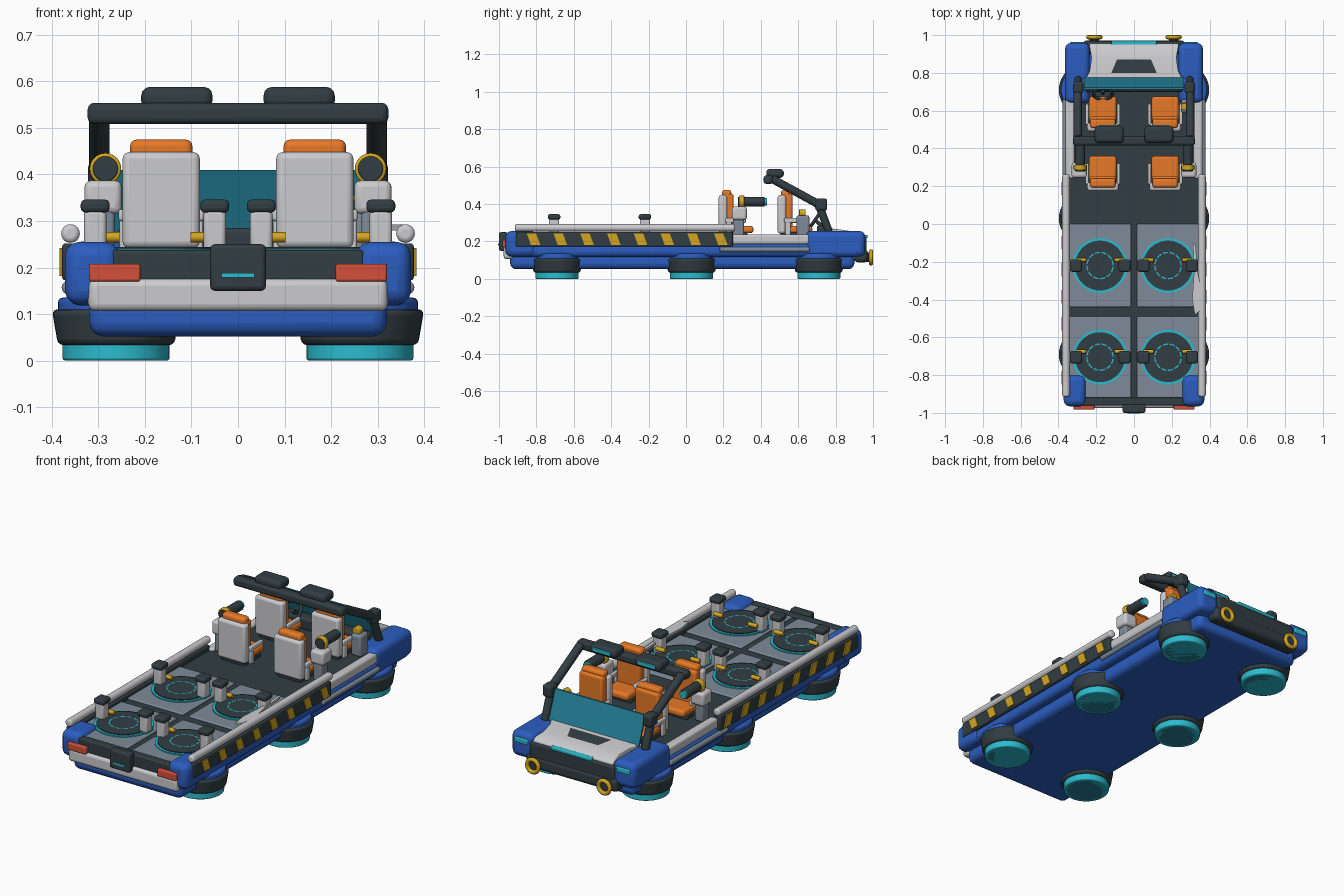
import bpy, bmesh, math
from mathutils import Vector

if "Cube" in bpy.data.objects:
    bpy.data.objects.remove(bpy.data.objects["Cube"])


def material(name, rgb):
    m = bpy.data.materials.new(name)
    m.diffuse_color = (*rgb, 1)
    m.use_nodes = True
    m.node_tree.nodes["Principled BSDF"].inputs["Base Color"].default_value = m.diffuse_color
    return m


WHITE = material("off white", (0.60, 0.60, 0.62))
BLUE = material("body blue", (0.025, 0.11, 0.53))
DARK = material("charcoal", (0.032, 0.047, 0.055))
GREY = material("slate grey", (0.21, 0.26, 0.32))
CYAN = material("bright cyan", (0.025, 0.50, 0.62))
TEAL = material("teal glass", (0.018, 0.22, 0.32))
ORANGE = material("seat orange", (0.80, 0.19, 0.02))
YELLOW = material("warning yellow", (0.66, 0.38, 0.015))
RED = material("lamp red", (0.65, 0.08, 0.04))


def finish(name, bm, mat, bevel=0.0, seg=3):
    bmesh.ops.recalc_face_normals(bm, faces=bm.faces)
    me = bpy.data.meshes.new(name)
    bm.to_mesh(me)
    bm.free()
    ob = bpy.data.objects.new(name, me)
    bpy.context.collection.objects.link(ob)
    me.materials.append(mat)
    bpy.ops.object.select_all(action='DESELECT')
    bpy.context.view_layer.objects.active = ob
    ob.select_set(True)
    if bevel:
        mod = ob.modifiers.new("round", 'BEVEL')
        mod.width, mod.segments, mod.limit_method = bevel, seg, 'ANGLE'
    bpy.ops.object.shade_smooth_by_angle(angle=math.radians(40))
    return ob


def box(name, mat, x, y, z, bevel=0.0, seg=3):
    """Rounded box from (min, max) ranges."""
    bm = bmesh.new()
    bmesh.ops.create_cube(bm, size=1)
    for v in bm.verts:
        v.co = Vector([(r[0] + r[1]) / 2 + c * (r[1] - r[0]) for r, c in zip((x, y, z), v.co)])
    return finish(name, bm, mat, bevel, seg)


def prism(name, mat, outline, axis, lo, hi, bevel=0.0):
    """Extrude a 2D outline along an axis."""
    bm = bmesh.new()

    def at(p, h):
        c = list(p)
        c.insert(axis, h)
        return bm.verts.new(c)
    f = bm.faces.new([at(p, lo) for p in outline])
    ext = bmesh.ops.extrude_face_region(bm, geom=[f])
    for g in ext['geom']:
        if isinstance(g, bmesh.types.BMVert):
            g.co[axis] = hi
    return finish(name, bm, mat, bevel)


def rod(name, mat, a, b, r, r2=None, n=24, bevel=0.0):
    """Cylinder or cone between two points."""
    a, b = Vector(a), Vector(b)
    bm = bmesh.new()
    bmesh.ops.create_cone(bm, cap_ends=True, segments=n, radius1=r,
                          radius2=r if r2 is None else r2, depth=(b - a).length)
    q = (b - a).to_track_quat('Z', 'Y')
    for v in bm.verts:
        v.co = q @ v.co + (a + b) / 2
    return finish(name, bm, mat, bevel)


def ring(name, mat, loc, major, minor, tilt=0.0):
    bpy.ops.mesh.primitive_torus_add(location=loc, rotation=(tilt, 0, 0), major_radius=major,
                                     minor_radius=minor, major_segments=32, minor_segments=8)
    ob = bpy.context.object
    ob.name = name
    ob.data.materials.append(mat)
    bpy.ops.object.shade_smooth_by_angle(angle=math.radians(60))


def span(s, a, b):
    """Range mirrored to side s."""
    return (min(s * a, s * b), max(s * a, s * b))


# Hull and decks
box("lower_hull", BLUE, (-.32, .32), (-.94, .90), (.052, .14), .03)
box("upper_hull", BLUE, (-.365, .365), (-.95, .93), (.118, .19), .025)
box("deck", DARK, (-.345, .345), (-.955, .78), (.17, .226), .01)
for s in (-1, 1):
    box("rear_corner", BLUE, span(s, .255, .372), (-.965, -.80), (.12, .255), .03)
    box("front_fender", BLUE, span(s, .235, .365), (.64, .958), (.12, .256), .03)
    box("fender_lamp", CYAN, span(s, .26, .34), (.94, .963), (.20, .228), .006)
    box("cab_sill", WHITE, span(s, .315, .362), (.24, .66), (.185, .238), .012)
    rod("cab_side_rail", GREY, (s * .365, .18, .157), (s * .365, .66, .157), .014, bevel=.006)
    box("side_panel", DARK, span(s, .34, .378), (-.91, .25), (.172, .252), .008)
    rod("top_rail", WHITE, (s * .36, -.915, .273), (s * .36, .262, .273), .02, bevel=.01)
    # Slanted warning stripes
    for i in range(8):
        y = -.815 + i * .143
        prism("warning_stripe", YELLOW,
              [(y - .036, .242), (y + .014, .242), (y + .036, .182), (y - .014, .182)],
              0, s * .377, s * .384)

# Hover pads
for s in (-1, 1):
    for y in (-.69, .03, .71):
        rod("pad_collar", BLUE, (s * .262, y, .095), (s * .262, y, .135), .125, n=40, bevel=.01)
        rod("pad_ring", DARK, (s * .262, y, .033), (s * .262, y, .11), .125, .138, n=40, bevel=.012)
        rod("pad_glow", CYAN, (s * .262, y, .0), (s * .262, y, .04), .115, n=40, bevel=.006)
        rod("pad_lens", TEAL, (s * .262, y, -.0), (s * .262, y, .002), .098, n=40)

# Rear end
box("rear_panel", DARK, (-.27, .27), (-.962, -.92), (.16, .238), .008)
box("rear_bumper", WHITE, (-.322, .322), (-.975, -.92), (.106, .176), .016)
box("rear_plate", DARK, (-.06, .06), (-1.0, -.955), (.15, .25), .01)
box("rear_plate_light", CYAN, (-.035, .035), (-1.004, -.998), (.178, .188))
for s in (-1, 1):
    box("tail_lamp", RED, span(s, .21, .32), (-.982, -.94), (.17, .208), .005)

# Cargo bed: floor tiles, launch discs and clamps
for s in (-1, 1):
    for y0, y1 in ((-.44, 0), (-.92, -.49)):
        box("floor_tile", GREY, span(s, .016, .345), (y0, y1), (.21, .234), .006)
    for y in (-.22, -.705):
        x = s * .18
        rod("disc_glow", CYAN, (x, y, .225), (x, y, .240), .145, n=48)
        rod("disc_plate", DARK, (x, y, .235), (x, y, .244), .132, n=48)
        for k in range(12):
            bm = bmesh.new()
            a0 = k * math.tau / 12
            pts = [(r, a0 + t) for r, t in ((.066, 0), (.073, 0), (.073, .2), (.073, .4), (.066, .4), (.066, .2))]
            bm.faces.new([bm.verts.new((x + r * math.cos(a), y + r * math.sin(a), .2455)) for r, a in pts])
            finish("disc_dash", bm, CYAN)
        for cx, d in ((.05, 1), (.307, -1)):
            box("clamp_post", WHITE, span(s, cx - .024, cx + .024), (y - .027, y + .027), (.23, .325), .01)
            box("clamp_cap", DARK, span(s, cx - .031, cx + .031), (y - .033, y + .033), (.318, .346), .01)
            box("clamp_light", CYAN, span(s, cx - .026, cx + .026), (y - .029, y + .029), (.236, .243), .002)
            rod("clamp_pin", YELLOW, (s * cx, y + .03, .265), (s * (cx + d * .052), y + .03, .265), .011)

# Loose scrap strip lying beside the right rail
prism("scrap_strip", WHITE, [(.312, -.10), (.326, -.11), (.338, -.26), (.362, -.37), (.35, -.46),
                             (.322, -.48), (.308, -.40), (.318, -.25)], 2, .28, .292)

# Seats
for s in (-1, 1):
    for y in (.18, .495):
        x = s * .165
        def sx(w):
            return (x - w, x + w)
        box("seat_base", DARK, sx(.07), (y + .01, y + .15), (.22, .25), .008)
        box("seat_shell", WHITE, sx(.083), (y - .005, y + .04), (.242, .448), .014)
        box("seat_back", ORANGE, sx(.07), (y + .025, y + .075), (.26, .455), .014)
        box("headrest", ORANGE, sx(.067), (y + .012, y + .062), (.425, .475), .014)
        box("seat_cushion", ORANGE, sx(.072), (y + .05, y + .18), (.245, .283), .014)
        for a in (-1, 1):
            box("armrest", WHITE, sorted((x + a * .074, x + a * .092)), (y + .03, y + .14), (.30, .325), .006)
            box("armrest_post", WHITE, sorted((x + a * .075, x + a * .09)), (y + .035, y + .065), (.23, .31), .005)

# Side cannons on mounts
for s in (-1, 1):
    x = s * .285
    box("mount_foot", GREY, span(s, .265, .315), (.25, .31), (.225, .33), .01)
    box("mount_head", WHITE, span(s, .25, .33), (.245, .325), (.315, .387), .014)
    rod("cannon_collar", YELLOW, (x, .285, .412), (x, .312, .412), .034, bevel=.005)
    rod("cannon_breech", DARK, (x, .279, .412), (x, .29, .412), .027, bevel=.003)
    rod("cannon_barrel", DARK, (x, .31, .412), (x, .42, .412), .026, bevel=.004)
    rod("cannon_tip", CYAN, (x, .418, .412), (x, .432, .412), .02)
box("console", GREY, (.25, .31), (.59, .66), (.225, .34), .012)
rod("console_knob", YELLOW, (.27, .605, .35), (.27, .64, .35), .022, bevel=.004)

# Hood and nose
bm = bmesh.new()
rows = []
for y, w, z in ((.75, .265, .272), (.81, .235, .266), (.88, .225, .256), (.935, .235, .246), (.955, .235, .232)):
    rows.append([bm.verts.new(p) for p in ((-w, y, .15), (-w, y, z), (w, y, z), (w, y, .15))])
for a, b in zip(rows, rows[1:]):
    for i in range(3):
        bm.faces.new((a[i], a[i + 1], b[i + 1], b[i]))
bm.faces.new(rows[0])
bm.faces.new(rows[-1])
finish("hood", bm, WHITE, .006)
bm = bmesh.new()
bm.faces.new([bm.verts.new(p) for p in ((-.09, .87, .260), (.09, .87, .260), (.12, .80, .2695), (-.12, .80, .2695))])
bmesh.ops.inset_region(bm, faces=bm.faces[:], thickness=.024)
bmesh.ops.delete(bm, geom=[f for f in bm.faces if all(not e.is_boundary for e in f.edges)], context='FACES')
finish("hood_vent_frame", bm, DARK)
box("grille", DARK, (-.25, .25), (.90, .966), (.115, .225), .012)
box("front_bumper", DARK, (-.27, .27), (.90, .972), (.088, .158), .02)
box("nose_light", CYAN, (-.12, .12), (.945, .971), (.218, .236), .005)
for s in (-1, 1):
    rod("tow_mount", DARK, (s * .21, .95, .115), (s * .21, .985, .115), .025)
    ring("tow_ring", YELLOW, (s * .21, .989, .115), .033, .011, math.pi / 2)

# Windshield, dashboard and steering wheel
prism("windshield", TEAL, [(.768, .262), (.778, .262), (.722, .41), (.712, .41)], 0, -.265, .265)
box("dashboard", DARK, (-.26, .26), (.70, .765), (.22, .285), .012)
ring("steering_wheel", DARK, (-.165, .69, .315), .05, .009, math.radians(55))
rod("steering_column", DARK, (-.165, .69, .315), (-.165, .74, .27), .01)

# Roll bar
for s in (-1, 1):
    rod("pillar", DARK, (s * .295, .765, .25), (s * .295, .705, .41), .021, bevel=.006)
    rod("roll_arm", DARK, (s * .298, .735, .385), (s * .298, .46, .535), .022, bevel=.006)
    box("pillar_joint", DARK, span(s, .268, .322), (.69, .755), (.365, .43), .014)
    box("roof_pod", DARK, span(s, .055, .208), (.43, .52), (.54, .588), .018)
    box("roof_pod_lamp", CYAN, span(s, .08, .185), (.515, .524), (.553, .575), .003)
box("roll_crossbar", DARK, (-.323, .323), (.415, .465), (.508, .554), .014)
